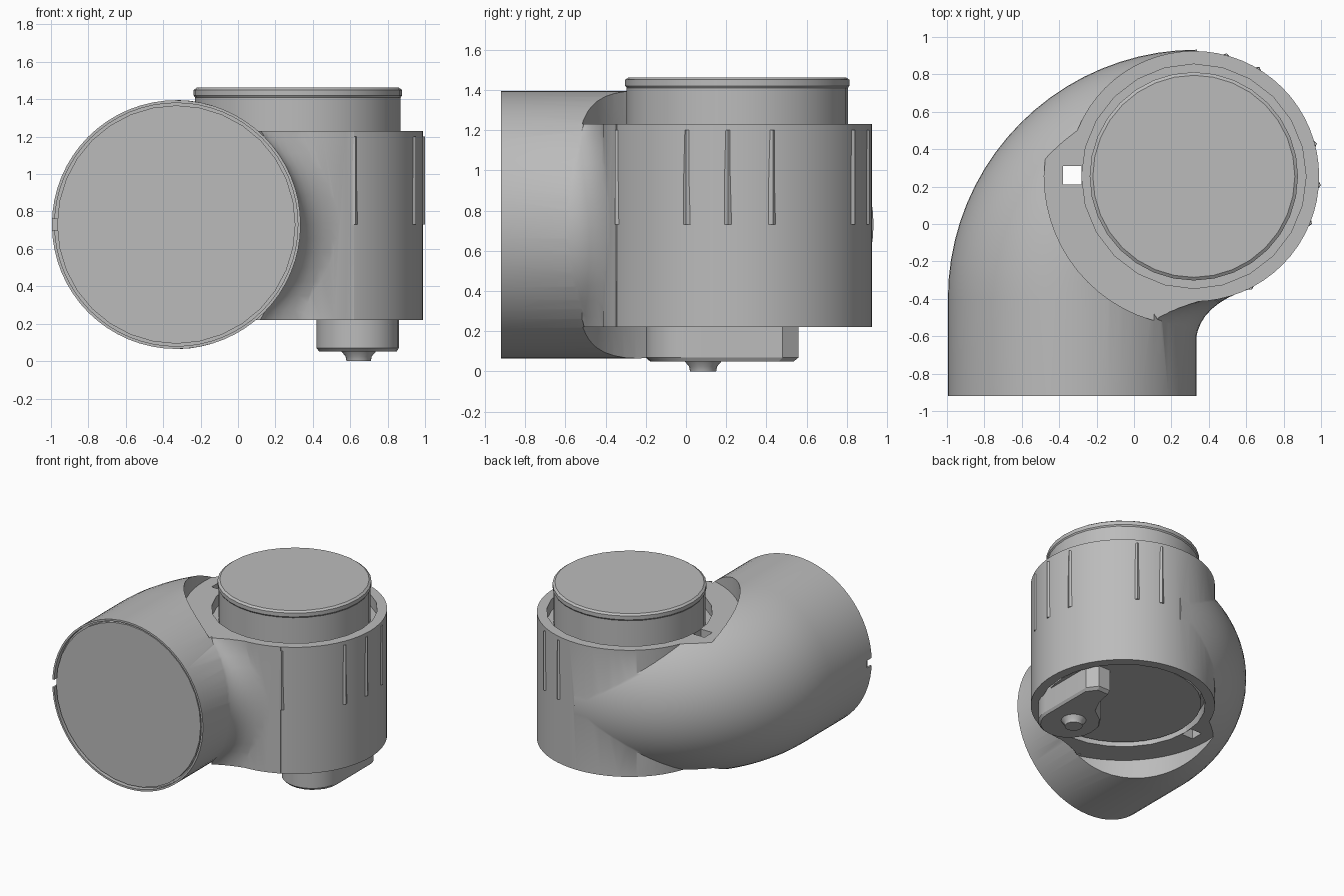
import bpy, bmesh
from math import sin, cos, pi, radians, sqrt

old = bpy.data.objects.get("Cube")
if old:
    bpy.data.objects.remove(old, do_unlink=True)

grey = bpy.data.materials.new("grey_plastic")
grey.use_nodes = True
colour = (0.5, 0.5, 0.5, 1)
grey.diffuse_color = colour
grey.node_tree.nodes["Principled BSDF"].inputs["Base Color"].default_value = colour

AX, AY = 0.32, 0.255      # axis of the upright barrel
TX, TZ = -0.33, 0.73      # axis of the horizontal tube
LOW, HIGH = 0.22, 1.23    # barrel ends
FRONT = -0.92


def loft(name, rings):
    """Closed solid skinned through rings of equal point count."""
    bm = bmesh.new()
    rows = [[bm.verts.new(p) for p in ring] for ring in rings]
    n = len(rows[0])
    for a, b in zip(rows, rows[1:]):
        for i in range(n):
            j = (i + 1) % n
            bm.faces.new((a[i], a[j], b[j], b[i]))
    bm.faces.new(rows[0])
    bm.faces.new(rows[-1])
    bmesh.ops.recalc_face_normals(bm, faces=bm.faces)
    mesh = bpy.data.meshes.new(name)
    bm.to_mesh(mesh)
    bm.free()
    mesh.materials.append(grey)
    obj = bpy.data.objects.new(name, mesh)
    bpy.context.collection.objects.link(obj)
    return obj


def turned(name, profile, x=AX, y=AY, n=64):
    """Upright turned solid from (radius, z) pairs."""
    return loft(name, [[(x + r * cos(2 * pi * i / n), y + r * sin(2 * pi * i / n), z)
                        for i in range(n)] for r, z in profile])


def lying(name, r, y0, y1, n=64):
    """Disc lying along y on the tube axis."""
    return loft(name, [[(TX + r * cos(2 * pi * i / n), y, TZ + r * sin(2 * pi * i / n))
                        for i in range(n)] for y in (y0, y1)])


def box(name, x0, x1, y0, y1, z0, z1):
    return loft(name, [[(x0, y0, z), (x1, y0, z), (x1, y1, z), (x0, y1, z)]
                       for z in (z0, z1)])


def combine(target, tool, operation):
    """Apply a boolean and remove the tool."""
    mod = target.modifiers.new("bool", 'BOOLEAN')
    mod.operation, mod.object, mod.solver = operation, tool, 'EXACT'
    bpy.context.view_layer.update()
    graph = bpy.context.evaluated_depsgraph_get()
    mesh = bpy.data.meshes.new_from_object(target.evaluated_get(graph))
    target.modifiers.clear()
    target.data = mesh
    bpy.data.objects.remove(tool, do_unlink=True)


def smooth(obj, angle=30):
    bpy.ops.object.select_all(action='DESELECT')
    obj.select_set(True)
    bpy.context.view_layer.objects.active = obj
    bpy.ops.object.shade_smooth_by_angle(angle=radians(angle))


# Elbow: straight tube, then a quarter bend into the barrel
BEND, TUBE = 0.667, 0.665
bx, by = TX + BEND, -0.4


def tube_ring(a, y, n=64):
    ring = []
    for i in range(n):
        t = 2 * pi * i / n
        d = BEND + TUBE * cos(t)
        ring.append((bx - d * cos(a), y + d * sin(a), TZ + TUBE * sin(t)))
    return ring


body = loft("elbow_housing", [tube_ring(0, FRONT)] +
            [tube_ring(pi / 2 * k / 20, by) for k in range(21)])

# Barrel and the hollow blend in the inside corner
combine(body, turned("barrel", [(0.67, 0.1), (0.67, 1.35)]), 'UNION')


def blend_ring(z):
    d = max(-0.5, min(0.5, z - TZ))
    x0 = TX + sqrt(TUBE ** 2 - d * d) - 0.004
    y0 = -0.5 - 0.12 * (1 - (d / 0.5) ** 2)
    cx, cy = max(x0 + 0.02, 0.22), -0.43
    ring = []
    for k in range(9):
        t = k / 8
        u = 1 - t
        ring.append((u * u * x0 + 2 * u * t * cx + t * t * 0.62,
                     u * u * y0 + 2 * u * t * cy - t * t * 0.347, z))
    return ring + [(0.58, -0.2, z), (x0 - 0.1, -0.35, z)]


combine(body, loft("blend", [blend_ring(0.12 + 1.22 * k / 16) for k in range(17)]), 'UNION')

# Flat ledges around both barrel ends, shallow bores, key slot and rim notch
cuts = [
    turned("cut_top", [(0.8, HIGH), (0.8, 1.7)]),
    turned("cut_bottom", [(0.8, -0.2), (0.8, LOW)]),
    turned("cut_upper_bore", [(0.6, 1.14), (0.6, 1.6)], n=24),
    turned("cut_lower_bore", [(0.6, -0.1), (0.6, 0.3)], n=24),
    lying("cut_mouth", 0.65, FRONT - 0.1, FRONT + 0.04),
    box("cut_slot", -0.38, -0.28, 0.21, 0.31, -0.3, 1.8),
    box("cut_notch", -1.1, -0.94, -1.1, -0.86, 0.7, 0.76),
]
for tool in cuts:
    combine(body, tool, 'DIFFERENCE')
smooth(body)

# Cover disc in the tube mouth
disc = lying("mouth_cover", 0.637, FRONT + 0.01, FRONT + 0.08, 32)
smooth(disc)

# Plug with a thin lid on top
plug = turned("plug", [(0.57, 0.24), (0.57, 0.4), (0.55, 0.42), (0.55, 1.41),
                       (0.557, 1.42), (0.557, 1.45), (0.54, 1.462)], n=32)
smooth(plug)

# Comma-shaped latch below the plug, with a tapered pin
lobe = [(0.64 + 0.22 * cos(pi + pi * k / 12), 0.02 + 0.22 * sin(pi + pi * k / 12))
        for k in range(13)]
outline = lobe + [(0.86, 0.48), (0.8, 0.56), (0.7, 0.56), (0.67, 0.42),
                  (0.61, 0.3), (0.5, 0.22), (0.43, 0.12)]


def latch_ring(z, s):
    return [(0.66 + (x - 0.66) * s, 0.15 + (y - 0.15) * s, z) for x, y in outline]


latch = loft("latch", [latch_ring(0.05, 0.94), latch_ring(0.07, 1), latch_ring(0.26, 1)])
smooth(latch)
pin = turned("latch_pin", [(0.065, 0), (0.07, 0.025), (0.1, 0.06)], 0.645, 0.085, 16)
smooth(pin)

# Slim tapering ribs on the upper half of the barrel
for k, deg in enumerate((75, 59, 15, -4, -22, -63)):
    a = radians(deg)

    def rib_ring(z, half):
        pts = [(0.66, -half), (0.681, 0), (0.66, half)]
        return [(AX + r * cos(a + w), AY + r * sin(a + w), z) for r, w in pts]

    loft(f"barrel_rib_{k + 1}", [rib_ring(0.73, 0.05), rib_ring(1.2, 0.03)])
